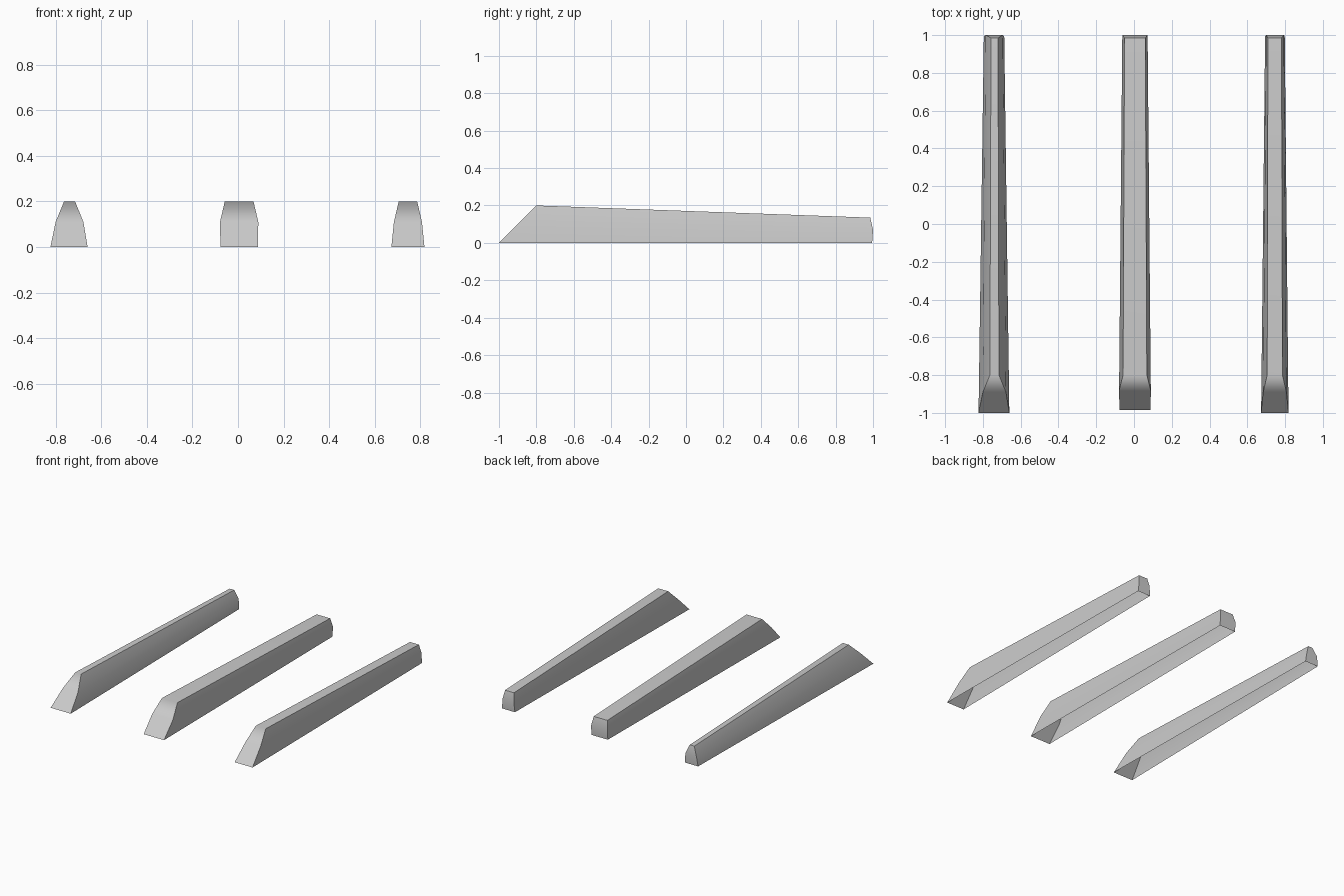
import bpy
import bmesh
from math import radians

cube = bpy.data.objects.get("Cube")
if cube:
    bpy.data.objects.remove(cube, do_unlink=True)

grey = bpy.data.materials.new("plain grey")
grey.use_nodes = True
COLOUR = (0.6, 0.6, 0.6, 1)
grey.diffuse_color = COLOUR
grey.node_tree.nodes["Principled BSDF"].inputs["Base Color"].default_value = COLOUR

# Heights and depths of the bottom, middle and top levels at each end
FRONT = [(-1.0, 0.0), (-0.89, 0.11), (-0.8, 0.2)]
BACK = [(0.995, 0.0), (1.0, 0.07), (0.985, 0.135)]


def key_bar(name, front_x, back_x, front_shift=0.0):
    """Tapered hollow bar, open below, with a wedge front and a blunt back."""
    bm = bmesh.new()

    def end_ring(spans, levels, shift):
        sides = []
        for side in (0, 1):
            sides.append([bm.verts.new((span[side], y + shift * (1 - z / 0.2), z))
                          for span, (y, z) in zip(spans, levels)])
        return sides

    front_l, front_r = end_ring(front_x, FRONT, front_shift)
    back_l, back_r = end_ring(back_x, BACK, 0.0)

    # Walls: front wedge, right, back and left, two bands high
    corners = [front_l, front_r, back_r, back_l]
    for i, a in enumerate(corners):
        b = corners[(i + 1) % 4]
        for k in (0, 1):
            bm.faces.new((a[k], b[k], b[k + 1], a[k + 1]))
    # Top strip
    bm.faces.new([c[2] for c in corners])

    mesh = bpy.data.meshes.new(name)
    bm.to_mesh(mesh)
    bm.free()
    mesh.materials.append(grey)
    obj = bpy.data.objects.new(name, mesh)
    bpy.context.collection.objects.link(obj)

    # Soft bends along the walls, crisp corners elsewhere
    bpy.ops.object.select_all(action="DESELECT")
    obj.select_set(True)
    bpy.context.view_layer.objects.active = obj
    bpy.ops.object.shade_smooth_by_angle(angle=radians(52))
    normals = obj.modifiers.new("weighted normals", "WEIGHTED_NORMAL")
    normals.keep_sharp = True
    return obj


# Each span is left and right x at the bottom, middle and top level
key_bar("narrow_bar",
        [(-0.823, -0.66), (-0.8, -0.678), (-0.763, -0.715)],
        [(-0.795, -0.687), (-0.785, -0.695), (-0.757, -0.72)])
key_bar("wide_bar",
        [(-0.077, 0.088), (-0.079, 0.089), (-0.058, 0.068)],
        [(-0.061, 0.071), (-0.062, 0.072), (-0.05, 0.06)],
        front_shift=0.015)
key_bar("medium_bar",
        [(0.673, 0.818), (0.684, 0.807), (0.705, 0.786)],
        [(0.694, 0.798), (0.7, 0.793), (0.709, 0.781)])
